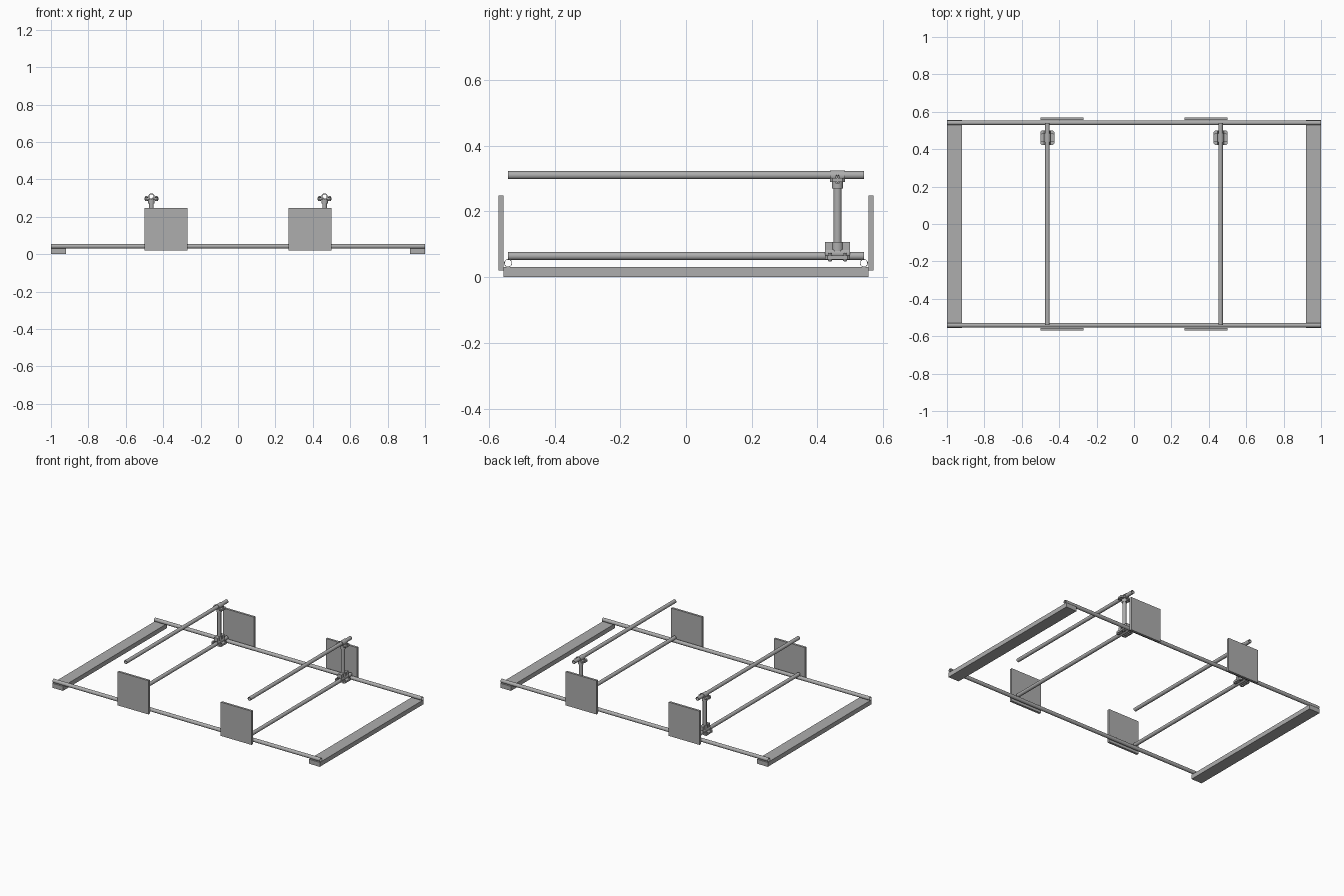
import bpy, bmesh, math
from mathutils import Vector, Matrix

cube = bpy.data.objects.get("Cube")
if cube:
    bpy.data.objects.remove(cube, do_unlink=True)

steel = bpy.data.materials.new("steel_grey")
steel.use_nodes = True
GREY = (0.42, 0.42, 0.42, 1)
steel.diffuse_color = GREY
steel.node_tree.nodes["Principled BSDF"].inputs["Base Color"].default_value = GREY


def finish(name, bm, smooth=False):
    bmesh.ops.recalc_face_normals(bm, faces=bm.faces)
    mesh = bpy.data.meshes.new(name)
    bm.to_mesh(mesh)
    bm.free()
    mesh.materials.append(steel)
    obj = bpy.data.objects.new(name, mesh)
    bpy.context.collection.objects.link(obj)
    if smooth:
        bpy.ops.object.select_all(action='DESELECT')
        obj.select_set(True)
        bpy.context.view_layer.objects.active = obj
        bpy.ops.object.shade_smooth_by_angle(angle=math.radians(35))
    return obj


def box(name, low, high):
    low, high = Vector(low), Vector(high)
    bm = bmesh.new()
    bmesh.ops.create_cube(bm, size=1)
    bmesh.ops.scale(bm, vec=high - low, verts=bm.verts)
    bmesh.ops.translate(bm, vec=(low + high) / 2, verts=bm.verts)
    return finish(name, bm)


def tube(name, start, end, outer, inner=0, sides=32):
    """Round bar between two points, hollow when an inner radius is given."""
    start, end = Vector(start), Vector(end)
    axis = end - start
    turn = axis.to_track_quat('Z', 'Y').to_matrix()
    bm = bmesh.new()

    def ring(radius, base):
        angles = [math.tau * i / sides for i in range(sides)]
        return [bm.verts.new(base + turn @ Vector((radius * math.cos(a), radius * math.sin(a), 0)))
                for a in angles]

    loops = [ring(outer, start), ring(outer, end)]
    if inner:
        loops += [ring(inner, end), ring(inner, start)]
        pairs = zip(loops, loops[1:] + loops[:1])
    else:
        bm.faces.new(loops[0])
        bm.faces.new(loops[1])
        pairs = [loops]
    for a, b in pairs:
        for i in range(sides):
            j = (i + 1) % sides
            bm.faces.new((a[i], a[j], b[j], b[i]))
    return finish(name, bm, True)


def ear(name, centre, length, reach, side):
    """Sloping clamp lug with clipped outer corners."""
    bm = bmesh.new()
    clip = 0.008
    half = length / 2
    outline = [(0, -half), (reach - clip, -half), (reach, clip - half),
               (reach, half - clip), (reach - clip, half), (0, half)]
    face = bm.faces.new([bm.verts.new((x, y, -0.006)) for x, y in outline])
    top = bmesh.ops.extrude_face_region(bm, geom=[face])["geom"]
    bmesh.ops.translate(bm, vec=(0, 0, 0.012),
                        verts=[v for v in top if isinstance(v, bmesh.types.BMVert)])
    bmesh.ops.transform(bm, matrix=Matrix.Diagonal((side, 1, 1, 1)), verts=bm.verts)
    bmesh.ops.translate(bm, vec=centre, verts=bm.verts)
    return finish(name, bm)


R, BORE = 0.0123, 0.0105
ROD_X, POST_Y, LOW_Z, HIGH_Z = 0.463, 0.461, 0.064, 0.31

# Base frame: two cross beams under two long hollow rails
for side, label in ((1, "left"), (-1, "right")):
    inner, outer = sorted((side * 0.92, side * 1.0))
    box(label + "_cross_beam", (inner, -0.555, 0), (outer, 0.555, 0.03))
for side, label in ((-1, "front"), (1, "back")):
    tube(label + "_rail", (-1, side * 0.541, 0.0425), (1, side * 0.541, 0.0425), R, BORE)
    # Upright plates on the outside of each rail
    for x, hand in ((0.385, "left"), (-0.385, "right")):
        near, far = sorted((side * 0.555, side * 0.57))
        box(f"{label}_{hand}_plate", (x - 0.115, near, 0.02), (x + 0.115, far, 0.248))


def clamp(name, x, z, length, rows):
    """Split sleeve around a rod, with bolted lugs on both sides."""
    half = length / 2
    tube(name + "_sleeve", (x, POST_Y - half, z), (x, POST_Y + half, z), 0.017, R)
    for side in (1, -1):
        ear(f"{name}_lug", (x + side * 0.014, POST_Y, z - 0.012), length, 0.024, side)
        for row in rows:
            bx, by = x + side * 0.027, POST_Y + row
            tube(name + "_bolt", (bx, by, z - 0.024), (bx, by, z + 0.002), 0.004, sides=12)
            tube(name + "_bolt_head", (bx, by, z - 0.006), (bx, by, z), 0.0075, sides=6)
            tube(name + "_nut", (bx, by, z - 0.023), (bx, by, z - 0.018), 0.0075, sides=6)


# Rod assemblies: lower rod, post, and raised rod held by clamps
for side, label in ((1, "left"), (-1, "right")):
    x = side * ROD_X
    for z, level in ((LOW_Z, "lower"), (HIGH_Z, "upper")):
        tube(f"{label}_{level}_rod", (x, -0.541, z), (x, 0.541, z), R, BORE)
    tube(label + "_post", (x, POST_Y, 0.08), (x, POST_Y, 0.292), R, BORE)
    clamp(label + "_upper_clamp", x, HIGH_Z - 0.002, 0.046, (0,))
    tube(label + "_upper_socket", (x, POST_Y, 0.27), (x, POST_Y, 0.296), 0.017, R)
    clamp(label + "_lower_clamp", x, LOW_Z + 0.008, 0.076, (-0.023, 0.023))
    tube(label + "_lower_socket", (x, POST_Y, 0.08), (x, POST_Y, 0.107), 0.018, R)
    for end in (-1, 1):
        a, b = sorted((POST_Y + end * 0.015, POST_Y + end * 0.038))
        box(label + "_lower_saddle", (x - 0.014, a, 0.082), (x + 0.014, b, 0.107))
